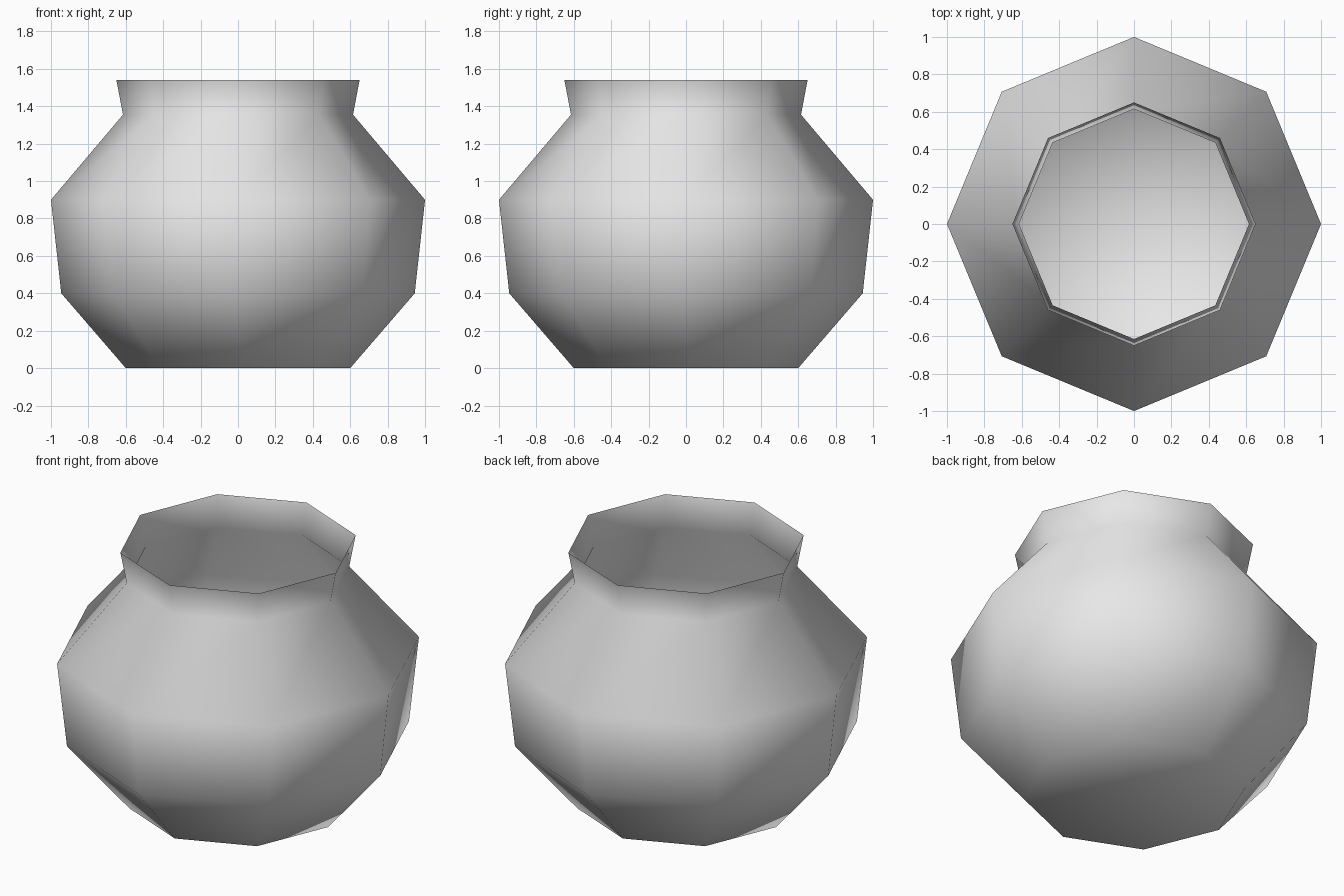
import bpy, bmesh
from math import cos, sin, tau

cube = bpy.data.objects.get("Cube")
if cube:
    bpy.data.objects.remove(cube, do_unlink=True)

# Plain clay colour
clay = bpy.data.materials.new("light_grey_clay")
clay.use_nodes = True
color = (0.8, 0.8, 0.8, 1)
clay.diffuse_color = color
clay.node_tree.nodes["Principled BSDF"].inputs["Base Color"].default_value = color

SIDES = 8
# Radius and height from the base up to the flared lip
PROFILE = [(0.6, 0), (0.945, 0.4), (1.0, 0.9), (0.615, 1.355), (0.65, 1.54)]

bm = bmesh.new()
rings = [[bm.verts.new((r * cos(tau * i / SIDES), r * sin(tau * i / SIDES), z))
          for i in range(SIDES)] for r, z in PROFILE]

# Thin wall, open at the top
for low, high in zip(rings, rings[1:]):
    for i in range(SIDES):
        j = (i + 1) % SIDES
        bm.faces.new((low[i], low[j], high[j], high[i]))

# Closed base
center = bm.verts.new((0, 0, 0))
for i in range(SIDES):
    bm.faces.new((center, rings[0][(i + 1) % SIDES], rings[0][i]))

for face in bm.faces:
    face.smooth = True
mesh = bpy.data.meshes.new("pot")
bm.to_mesh(mesh)
bm.free()
mesh.materials.append(clay)
pot = bpy.data.objects.new("pot", mesh)
bpy.context.collection.objects.link(pot)
